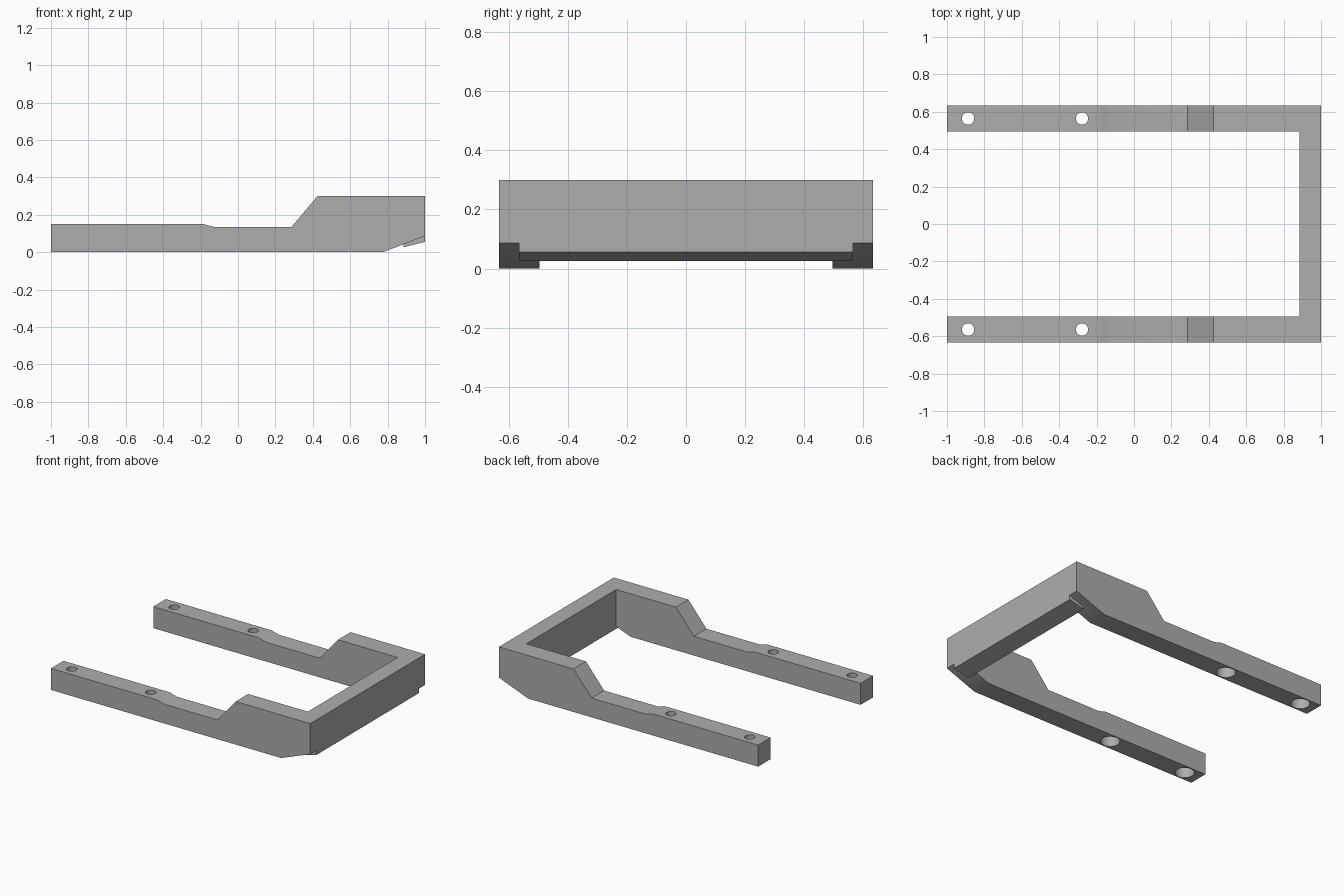
import bpy, bmesh, math

cube = bpy.data.objects.get("Cube")
if cube:
    bpy.data.objects.remove(cube, do_unlink=True)

grey = bpy.data.materials.new("plain grey")
grey.use_nodes = True
colour = (0.42, 0.42, 0.42, 1)
grey.diffuse_color = colour
grey.node_tree.nodes["Principled BSDF"].inputs["Base Color"].default_value = colour

ARM_IN, ARM_OUT, ARM_MID = 0.495, 0.633, 0.564


def finish(bm, name):
    bmesh.ops.recalc_face_normals(bm, faces=bm.faces)
    mesh = bpy.data.meshes.new(name)
    bm.to_mesh(mesh)
    bm.free()
    mesh.materials.append(grey)
    obj = bpy.data.objects.new(name, mesh)
    bpy.context.collection.objects.link(obj)
    return obj


def prism(name, profile, y0, y1):
    """Extrude an x-z profile from y0 to y1."""
    bm = bmesh.new()
    face = bm.faces.new([bm.verts.new((x, y0, z)) for x, z in profile])
    out = bmesh.ops.extrude_face_region(bm, geom=[face])
    moved = [v for v in out["geom"] if isinstance(v, bmesh.types.BMVert)]
    bmesh.ops.translate(bm, verts=moved, vec=(0, y1 - y0, 0))
    return finish(bm, name)


def drill(name, x, y, radius, z0, z1):
    bm = bmesh.new()
    bmesh.ops.create_cone(bm, cap_ends=True, segments=40, radius1=radius,
                          radius2=radius, depth=z1 - z0)
    bmesh.ops.translate(bm, verts=bm.verts, vec=(x, y, (z0 + z1) / 2))
    return finish(bm, name)


def combine(target, tool, operation):
    """Apply a boolean and discard the tool."""
    mod = target.modifiers.new("cut", "BOOLEAN")
    mod.object, mod.operation, mod.solver = tool, operation, "EXACT"
    bpy.context.view_layer.objects.active = target
    bpy.ops.object.modifier_apply(modifier=mod.name)
    bpy.data.objects.remove(tool, do_unlink=True)


# Side arm outline: chamfered heel, raised end, ramp, shallow dip
arm_profile = [(-1, 0), (0.775, 0), (1, 0.086), (1, 0.3), (0.425, 0.3),
               (0.285, 0.134), (-0.125, 0.134), (-0.155, 0.142),
               (-0.18, 0.149), (-0.195, 0.15), (-1, 0.15)]
# Cross bar with its sloping lower lip
bar_profile = [(0.885, 0.026), (1, 0.055), (1, 0.3), (0.885, 0.3)]

frame = prism("bracket_frame", bar_profile, -ARM_MID, ARM_MID)
for side in (-1, 1):
    arm = prism("side_arm", arm_profile, side * ARM_IN, side * ARM_OUT)
    # Screw holes, counterbored from below
    for x in (-0.887, -0.278):
        combine(arm, drill("screw_hole", x, side * ARM_MID, 0.033, -0.1, 0.3), "DIFFERENCE")
        combine(arm, drill("counterbore", x, side * ARM_MID, 0.061, -0.1, 0.09), "DIFFERENCE")
    combine(frame, arm, "UNION")

bpy.ops.object.select_all(action="DESELECT")
frame.select_set(True)
bpy.context.view_layer.objects.active = frame
bpy.ops.object.shade_smooth_by_angle(angle=math.radians(30))
